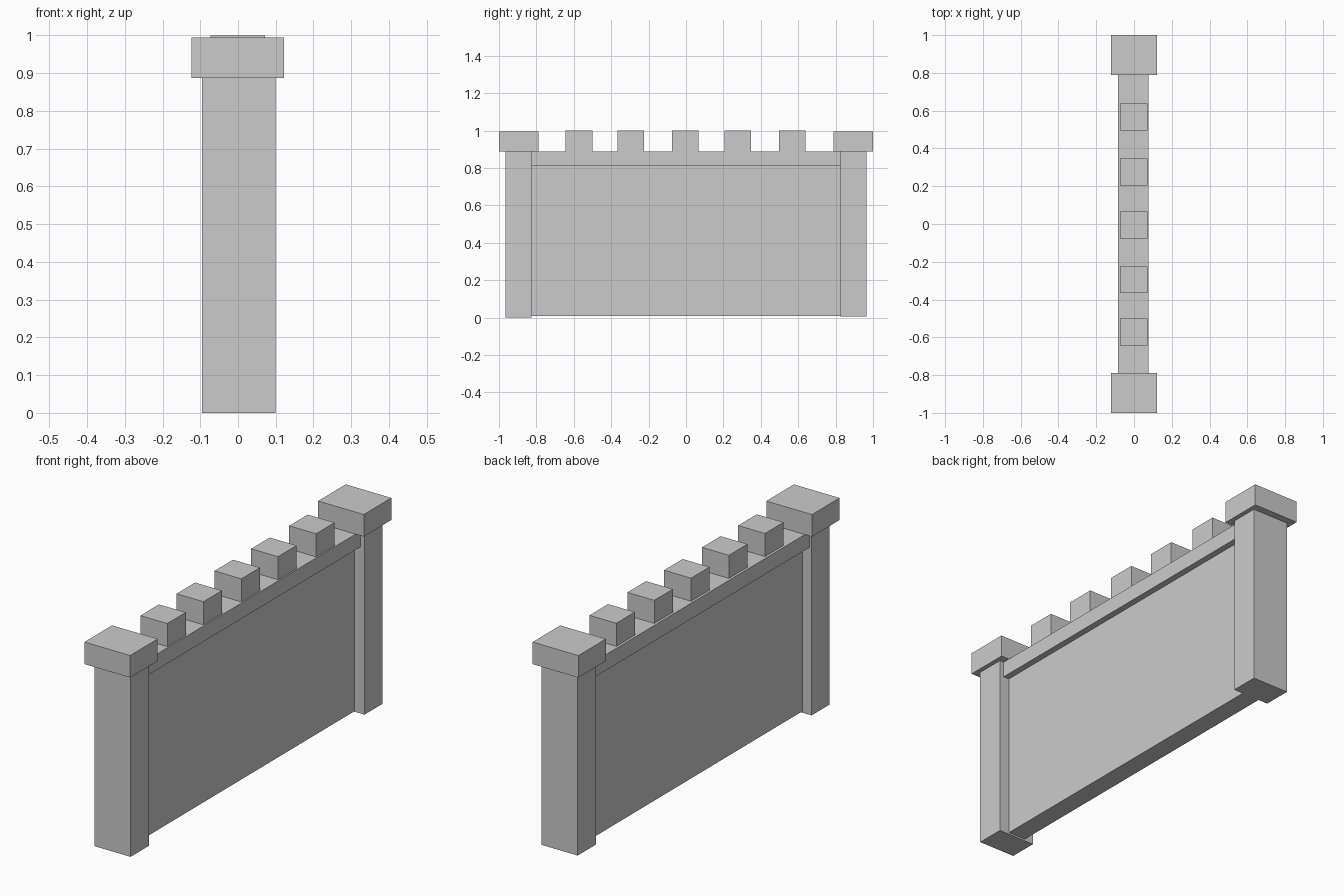
import bpy

if "Cube" in bpy.data.objects:
    bpy.data.objects.remove(bpy.data.objects["Cube"])


def box(name, x, y, z):
    """Add a box spanning the given (min, max) ranges."""
    spans = (x, y, z)
    bpy.ops.mesh.primitive_cube_add(size=1, location=[(a + b) / 2 for a, b in spans])
    obj = bpy.context.object
    obj.name = name
    obj.scale = [b - a for a, b in spans]
    bpy.ops.object.transform_apply(location=False, rotation=False, scale=True)
    return obj


LEDGE_TOP = 0.888

# Thin wall panel and the wider walkway ledge above it
box("wall_panel", (-0.047, 0.047), (-0.827, 0.827), (0.008, 0.812))
box("wall_ledge", (-0.085, 0.078), (-0.827, 0.827), (0.812, LEDGE_TOP))

# End posts with overhanging caps
for label, s, foot in (("front", -1, 0.0), ("back", 1, 0.005)):
    box(label + "_post", (-0.095, 0.10), sorted((s * 0.826, s * 0.965)), (foot, LEDGE_TOP))
    box(label + "_post_cap", (-0.123, 0.122), sorted((s * 0.789, s * 1.0)), (LEDGE_TOP, 0.995))

# Battlement blocks along the ledge
for i, cy in enumerate((-0.572, -0.295, -0.005, 0.276, 0.567)):
    box(f"battlement_{i + 1}", (-0.073, 0.071), (cy - 0.071, cy + 0.071), (LEDGE_TOP, 1.0))
